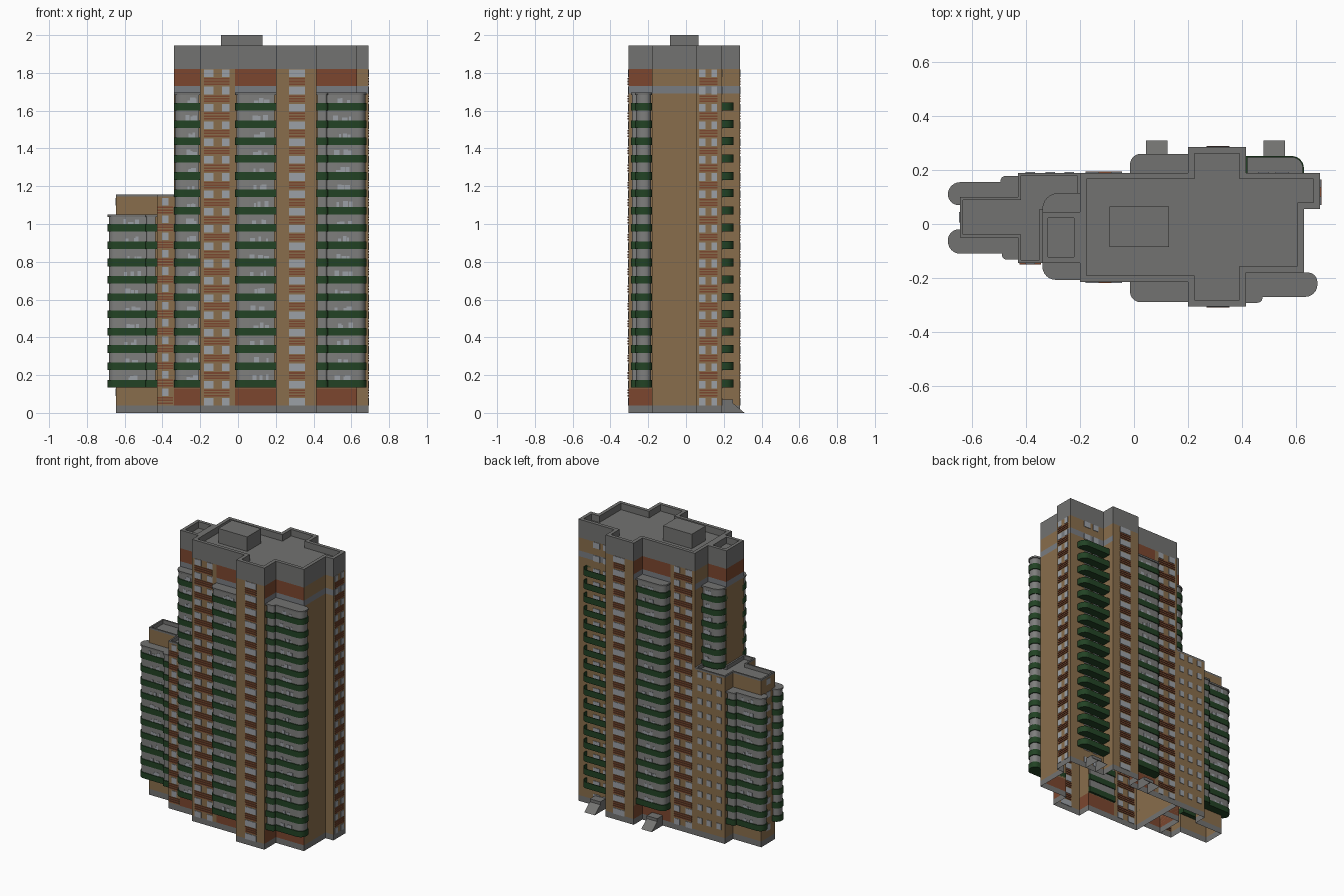
import bpy, bmesh, math, random
from mathutils import Vector, Matrix

random.seed(4)
if "Cube" in bpy.data.objects:
    bpy.data.objects.remove(bpy.data.objects["Cube"])

# Palette
COLOURS = {
    "concrete": (0.17, 0.17, 0.165),
    "tan_brick": (0.25, 0.155, 0.072),
    "red_brick": (0.20, 0.062, 0.028),
    "green_panel": (0.016, 0.055, 0.018),
    "window_pane": (0.33, 0.35, 0.38),
    "balcony_glass": (0.21, 0.21, 0.205),
    "pale_band": (0.19, 0.20, 0.22),
}
MATS = []
for label, rgb in COLOURS.items():
    m = bpy.data.materials.new(label)
    m.use_nodes = True
    m.diffuse_color = (*rgb, 1)
    bsdf = m.node_tree.nodes["Principled BSDF"]
    bsdf.inputs["Base Color"].default_value = (*rgb, 1)
    bsdf.inputs["Roughness"].default_value = 0.8
    MATS.append(m)
CONCRETE, TAN, RED, GREEN, PANE, GLASS, BAND = range(len(MATS))
STOREY = 0.0916


def finish(name, bm, smooth=False):
    mesh = bpy.data.meshes.new(name)
    bm.to_mesh(mesh)
    bm.free()
    for m in MATS:
        mesh.materials.append(m)
    ob = bpy.data.objects.new(name, mesh)
    bpy.context.collection.objects.link(ob)
    if smooth:
        bpy.ops.object.select_all(action="DESELECT")
        ob.select_set(True)
        bpy.context.view_layer.objects.active = ob
        bpy.ops.object.shade_smooth_by_angle()
    return ob


def face(bm, pts, mat):
    f = bm.faces.new([bm.verts.new(p) for p in pts])
    f.material_index = mat


def inset(pts, t):
    """Move a counter-clockwise outline inwards by t."""
    out = []
    for i, p in enumerate(pts):
        a = (p - pts[i - 1]).normalized()
        b = (pts[(i + 1) % len(pts)] - p).normalized()
        na, nb = Vector((-a.y, a.x)), Vector((-b.y, b.x))
        out.append(p + (na + nb) * t / (1 + na.dot(nb)))
    return out


def ring(bm, lower, z0, upper, z1, mats):
    """Strip of faces joining two outlines."""
    n = len(lower)
    lo = [bm.verts.new((p.x, p.y, z0)) for p in lower]
    hi = [bm.verts.new((p.x, p.y, z1)) for p in upper]
    for i in range(n):
        j = (i + 1) % n
        f = bm.faces.new((lo[i], lo[j], hi[j], hi[i]))
        f.material_index = mats[i]


def cap(bm, pts, z, mat, up=True):
    order = pts if up else pts[::-1]
    face(bm, [(p.x, p.y, z) for p in order], mat)


def prism(bm, pts, z0, z1, mat):
    ring(bm, pts, z0, pts, z1, [mat] * len(pts))
    cap(bm, pts, z1, mat)
    cap(bm, pts, z0, mat, up=False)


def box(bm, centre, size, mat):
    mx = Matrix.Translation(centre) @ Matrix.Diagonal((*size, 1))
    made = bmesh.ops.create_cube(bm, size=1, matrix=mx)
    for f in {f for v in made["verts"] for f in v.link_faces}:
        f.material_index = mat


def rounded(spec):
    """Outline from (x, y) or (x, y, radius) corners."""
    pts = []
    for i, c in enumerate(spec):
        p = Vector(c[:2])
        if len(c) == 2:
            pts.append(p)
            continue
        r = c[2]
        a = (Vector(spec[i - 1][:2]) - p).normalized()
        b = (Vector(spec[(i + 1) % len(spec)][:2]) - p).normalized()
        for k in range(7):
            t = k / 6 * math.pi / 2
            pts.append(p + a * r * (1 - math.sin(t)) + b * r * (1 - math.cos(t)))
    return pts


# Building blocks: open-bottomed walls with a parapet and sunken roof
def block(name, outline, codes, levels, colour, roof_z, rim):
    bm = bmesh.new()
    pts = [Vector(p) for p in outline]
    for k in range(len(levels) - 1):
        ring(bm, pts, levels[k], pts, levels[k + 1], [colour(c, k) for c in codes])
    inner = inset(pts, rim)
    grey = [CONCRETE] * len(pts)
    ring(bm, pts, levels[-1], inner, levels[-1], grey)
    ring(bm, inner, levels[-1], inner, roof_z, grey)
    cap(bm, inner, roof_z, CONCRETE)
    return finish(name, bm)


def tower_colour(code, level):
    if level in (0, 5):
        return CONCRETE
    if level == 3 and code != "w":
        return BAND
    return RED if code == "r" and level in (1, 4) else TAN


def wing_colour(code, level):
    return TAN if level == 1 else CONCRETE


# Edge codes: w = window bay, r = red accents, t = plain tan
TOWER_LEVELS = (0, 0.04, 0.13, 1.69, 1.73, 1.82, 1.945)
block("tower", [(-0.2, -0.215), (-0.015, -0.215), (0.2, -0.215), (0.2, -0.305),
                (0.415, -0.305), (0.415, -0.18), (0.63, -0.18), (0.63, 0.055),
                (0.69, 0.055), (0.69, 0.19), (0.415, 0.19), (0.415, 0.285),
                (0.2, 0.285), (0.2, 0.19), (-0.015, 0.19), (-0.2, 0.19)],
      "wrrwrrtttttwrrwt", TOWER_LEVELS, tower_colour, 1.9, 0.024)
block("tower_end", [(-0.34, -0.145), (-0.2, -0.145), (-0.2, 0.045), (-0.34, 0.045)],
      "rrrr", TOWER_LEVELS, tower_colour, 1.9, 0.022)
block("low_wing", [(-0.645, -0.05), (-0.43, -0.05), (-0.43, -0.145), (-0.34, -0.145),
                   (-0.34, 0.045), (-0.2, 0.045), (-0.2, 0.19), (-0.43, 0.19),
                   (-0.43, 0.1), (-0.645, 0.1)],
      "t" * 10, (0, 0.04, 1.145, 1.157), wing_colour, 1.13, 0.011)

# Roof machine room
bm = bmesh.new()
box(bm, (0.02, -0.01, 1.95), (0.22, 0.15, 0.1), CONCRETE)
finish("roof_room", bm)


# Balcony stacks: green parapets, glazing between them, pale curtains behind
def balcony(name, spec, side, first, last, top):
    bm = bmesh.new()
    pts = rounded(spec)
    glass = inset(pts, 0.006)
    floors = [0.135 + STOREY * k for k in range(first, last)]
    prism(bm, glass, floors[0] + 0.01, top - 0.012, GLASS)
    prism(bm, pts, top - 0.012, top, CONCRETE)
    edges = [(a, b) for a, b in zip(glass, glass[1:] + glass[:1])
             if (b.x - a.x) * -side > 0.9 * (b - a).length]
    a, b = max(edges, key=lambda e: (e[1] - e[0]).length)
    for z in floors:
        prism(bm, pts, z, z + 0.04, GREEN)
        for t in (0.35, 0.55, 0.7):
            p = a.lerp(b, t + random.uniform(-0.08, 0.08))
            h = random.uniform(0.012, 0.03)
            box(bm, (p.x, p.y, z + 0.04 + h / 2), (random.uniform(0.01, 0.03), 0.004, h), PANE)
    finish(name, bm, smooth=True)


balcony("front_left_balconies", [(-0.34, -0.13), (-0.34, -0.207, 0.05),
        (-0.2, -0.207), (-0.2, -0.13)], -1, 0, 17, 1.695)
balcony("front_middle_balconies", [(-0.015, -0.2), (-0.015, -0.29, 0.04),
        (0.2, -0.29), (0.2, -0.2)], -1, 0, 17, 1.695)
balcony("front_right_balconies", [(0.415, -0.18), (0.415, -0.292), (0.476, -0.292, 0.018),
        (0.476, -0.27), (0.68, -0.27, 0.045), (0.68, -0.18, 0.035)], -1, 0, 17, 1.695)
balcony("back_middle_balconies", [(0.2, 0.175), (0.2, 0.26), (-0.015, 0.26, 0.04),
        (-0.015, 0.175)], 1, 0, 17, 1.695)
balcony("back_left_balconies", [(-0.2, 0.03), (-0.2, 0.115), (-0.34, 0.115, 0.06),
        (-0.34, 0.03)], 1, 11, 17, 1.695)
balcony("wing_front_balconies", [(-0.43, -0.02), (-0.69, -0.02, 0.04), (-0.69, -0.11, 0.045),
        (-0.49, -0.11), (-0.49, -0.132, 0.018), (-0.43, -0.132)], -1, 0, 10, 1.05)
balcony("wing_back_balconies", [(-0.43, 0.07), (-0.43, 0.178), (-0.495, 0.178, 0.018),
        (-0.495, 0.155), (-0.69, 0.155, 0.045), (-0.69, 0.07, 0.04)], 1, 0, 10, 1.05)

# Open balconies at the back: a slab and a low rail on each storey
bm = bmesh.new()
outline = rounded([(0.63, 0.185), (0.63, 0.252, 0.045), (0.415, 0.252), (0.415, 0.185)])
rail = inset(outline, 0.005)
for k in range(17):
    z = 0.135 + STOREY * k
    n = [GREEN] * len(outline)
    ring(bm, outline, z, outline, z + 0.042, n)
    ring(bm, outline, z + 0.042, rail, z + 0.042, n)
    ring(bm, rail, z + 0.042, rail, z + 0.006, n)
    cap(bm, rail, z + 0.006, CONCRETE)
    cap(bm, outline, z, GREEN, up=False)
finish("open_balconies", bm, smooth=True)


# Window bays: a stack of panes with red brick stripes between storeys
def bay(name, axis, wall, panes, stripe, z0, count):
    bm = bmesh.new()

    def plate(u, z, width, height, depth, mat):
        centre = (u, wall, z) if axis == "y" else (wall, u, z)
        size = (width, depth, height) if axis == "y" else (depth, width, height)
        box(bm, centre, size, mat)

    for k in range(count):
        z = z0 + STOREY * k
        for u, width in panes:
            plate(u, z, width, 0.04, 0.006, PANE)
        if stripe:
            for drop in (0.03, 0.044, 0.058):
                if z - drop > 0.04:
                    plate(stripe[0], z - drop, stripe[1], 0.008, 0.009, RED)
    finish(name, bm)


PAIR = [(-0.155, 0.05), (-0.065, 0.042)]
for name, pair_wall, wide_wall in (("front", -0.215, -0.305), ("back", 0.19, 0.285)):
    bay(name + "_pair_windows", "y", pair_wall, PAIR, (-0.112, 0.136), 0.058, 20)
    bay(name + "_wide_windows", "y", wide_wall, [(0.312, 0.085)], (0.312, 0.085), 0.058, 20)
bay("side_windows", "x", 0.69, [(0.086, 0.032), (0.15, 0.03)], (0.118, 0.095), 0.058, 20)
bay("open_balcony_windows", "y", 0.19, [(0.48, 0.04), (0.55, 0.05)], None, 0.058, 20)
bay("wing_front_windows", "y", -0.145, [(-0.385, 0.036)], (-0.385, 0.08), 0.11, 12)
bay("wing_back_windows", "y", 0.19, [(-0.385, 0.035), (-0.31, 0.035), (-0.24, 0.035)],
    None, 0.11, 12)
bay("wing_end_windows", "x", -0.645, [(0.025, 0.04)], None, 0.11, 12)

# Entrance porches with sloping ramps
for name, x in (("middle_porch", 0.085), ("end_porch", 0.52)):
    bm = bmesh.new()
    profile = [(0.185, 0), (0.31, 0), (0.25, 0.05), (0.25, 0.07), (0.185, 0.07)]
    ends = [[(x + s, y, z) for y, z in profile] for s in (-0.04, 0.04)]
    face(bm, ends[0][::-1], CONCRETE)
    face(bm, ends[1], CONCRETE)
    for i in range(1, 4):
        face(bm, (ends[0][i], ends[0][i + 1], ends[1][i + 1], ends[1][i]), CONCRETE)
    finish(name, bm)
